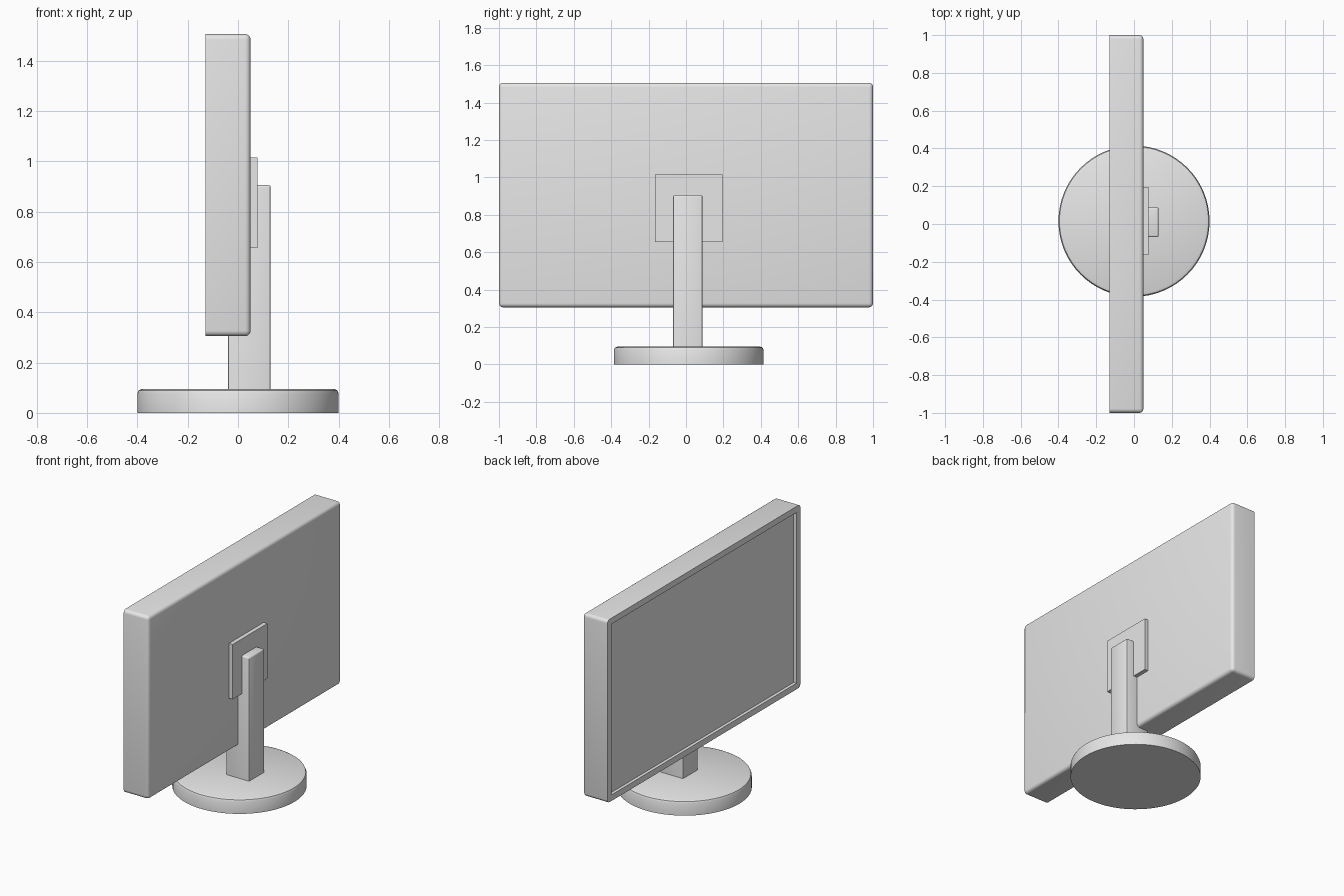
import bpy, bmesh, math
from mathutils import Vector

cube = bpy.data.objects.get("Cube")
if cube:
    bpy.data.objects.remove(cube, do_unlink=True)

grey = bpy.data.materials.new("light_grey")
grey.use_nodes = True
COLOUR = (0.8, 0.8, 0.8, 1)
grey.diffuse_color = COLOUR
grey.node_tree.nodes["Principled BSDF"].inputs["Base Color"].default_value = COLOUR


def box(low, high):
    """Box between two corners, as a bmesh."""
    bm = bmesh.new()
    bmesh.ops.create_cube(bm, size=1)
    low, high = Vector(low), Vector(high)
    for v in bm.verts:
        v.co = Vector(high[i] if v.co[i] > 0 else low[i] for i in range(3))
    return bm


def bevel(bm, rule, width, segments):
    edges = [e for e in bm.edges if rule(e)]
    bmesh.ops.bevel(bm, geom=edges, offset=width, segments=segments,
                    profile=0.5, affect='EDGES', clamp_overlap=True)


def along(e, axis):
    d = e.verts[0].co - e.verts[1].co
    return abs(d[axis]) > 0.99 * d.length


def finish(name, bm):
    bmesh.ops.recalc_face_normals(bm, faces=bm.faces)
    mesh = bpy.data.meshes.new(name)
    bm.to_mesh(mesh)
    bm.free()
    mesh.materials.append(grey)
    obj = bpy.data.objects.new(name, mesh)
    bpy.context.collection.objects.link(obj)
    bpy.ops.object.select_all(action='DESELECT')
    obj.select_set(True)
    bpy.context.view_layer.objects.active = obj
    bpy.ops.object.shade_smooth_by_angle(angle=math.radians(35))
    return obj


# Display housing: rounded back and corners, recessed screen facing -x
FRONT, BACK = -0.13, 0.05
bm = box((FRONT, -1, 0.305), (BACK, 1, 1.505))
bevel(bm, lambda e: along(e, 0) or all(v.co.x > BACK - 0.001 for v in e.verts), 0.022, 4)
bm.normal_update()
screen = max((f for f in bm.faces if f.normal.x < -0.9), key=lambda f: f.calc_area())
bmesh.ops.inset_region(bm, faces=[screen], thickness=0.04)
bmesh.ops.inset_region(bm, faces=[screen], thickness=0.002, depth=-0.02)
finish("display_housing", bm)

# Mounting plate on the back
finish("mounting_plate", box((0.04, -0.165, 0.655), (0.077, 0.195, 1.015)))

# Upright stem, softened at the top and sides
TOP = 0.905
bm = box((-0.04, -0.07, 0.08), (0.13, 0.088, TOP))
bevel(bm, lambda e: along(e, 2), 0.008, 2)
bevel(bm, lambda e: all(v.co.z > TOP - 0.001 for v in e.verts), 0.028, 3)
finish("stem", bm)

# Round foot with a chamfered upper rim
bm = bmesh.new()
bmesh.ops.create_cone(bm, cap_ends=True, segments=64, radius1=0.4, radius2=0.4, depth=0.095)
bmesh.ops.translate(bm, verts=bm.verts, vec=(0, 0.015, 0.0475))
bevel(bm, lambda e: all(v.co.z > 0.09 for v in e.verts), 0.018, 2)
finish("base", bm)
